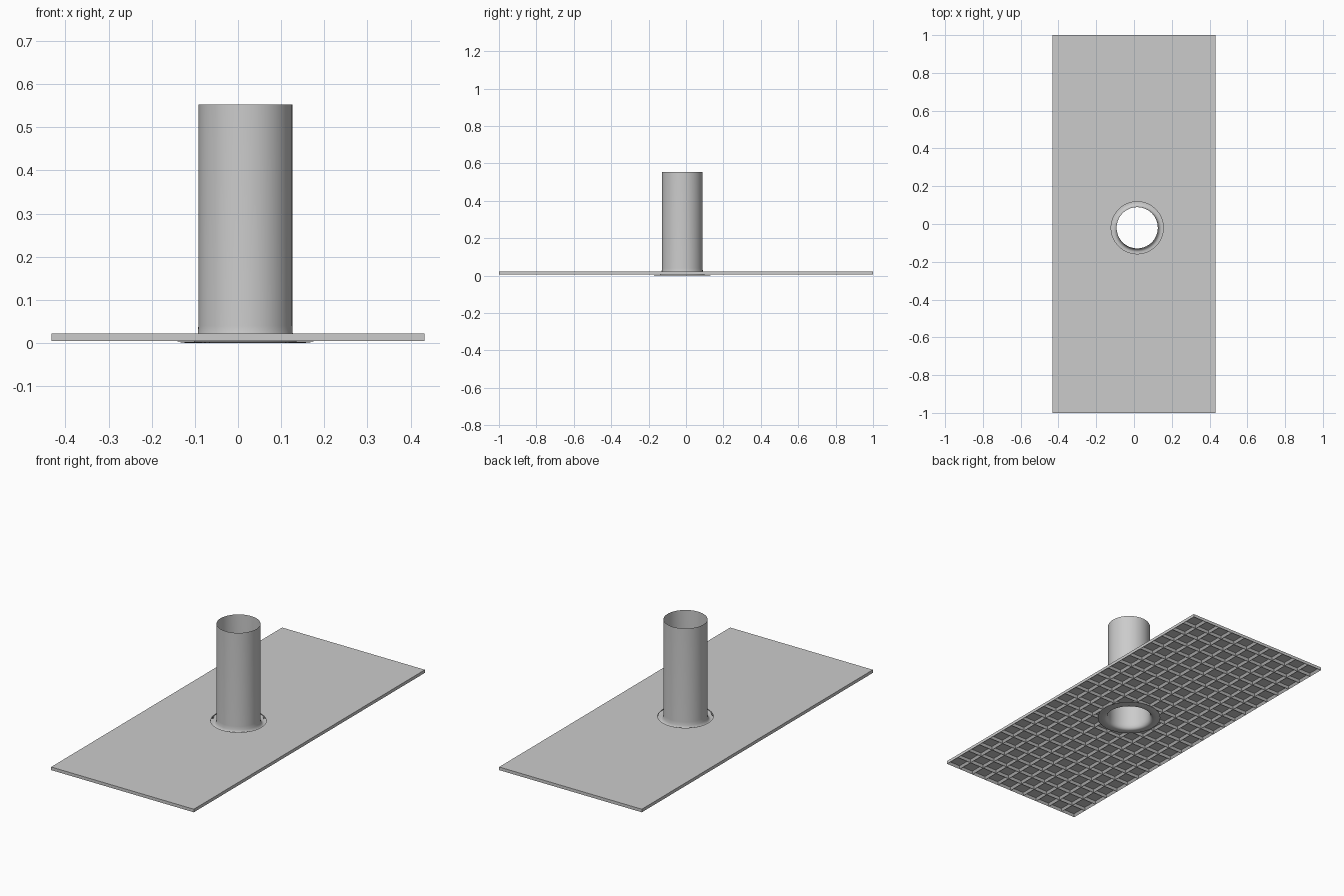
import bpy, bmesh, math
from mathutils import Matrix, Vector

if "Cube" in bpy.data.objects:
    bpy.data.objects.remove(bpy.data.objects["Cube"])

CX, CY = 0.017, -0.02          # pipe axis
HX, HY = 0.4325, 1.0           # half plate size
Z0, Z1 = 0.005, 0.022          # plate bottom and top
NX, NY = 10, 23                # pockets across and along


def to_object(name, bm):
    bmesh.ops.recalc_face_normals(bm, faces=bm.faces)
    mesh = bpy.data.meshes.new(name)
    bm.to_mesh(mesh)
    bm.free()
    ob = bpy.data.objects.new(name, mesh)
    bpy.context.collection.objects.link(ob)
    return ob


# Plate: flat on top, waffle of square pockets underneath
bm = bmesh.new()
bmesh.ops.create_grid(bm, x_segments=NX, y_segments=NY, size=1,
                      matrix=Matrix.Translation((0, 0, Z0)) @ Matrix.Diagonal((HX, HY, 1, 1)))
cells = bm.faces[:]
rim = [e for e in bm.edges if e.is_boundary]
walls = bmesh.ops.extrude_edge_only(bm, edges=rim)["geom"]
bmesh.ops.translate(bm, verts=[g for g in walls if isinstance(g, bmesh.types.BMVert)],
                    vec=(0, 0, Z1 - Z0))
bmesh.ops.contextual_create(bm, geom=[g for g in walls if isinstance(g, bmesh.types.BMEdge)])
bmesh.ops.inset_individual(bm, faces=cells, thickness=0.01, use_even_offset=True)
bmesh.ops.translate(bm, verts=list({v for f in cells for v in f.verts}), vec=(0, 0, 0.012))
bmesh.ops.dissolve_limit(bm, angle_limit=0.01, verts=[v for v in bm.verts if v.co.z > Z1 - 1e-4],
                         edges=[e for e in bm.edges if all(v.co.z > Z1 - 1e-4 for v in e.verts)])
plate = to_object("ribbed_plate", bm)

# Round opening through the plate
bm = bmesh.new()
bmesh.ops.create_cone(bm, cap_ends=True, segments=64, radius1=0.138, radius2=0.138, depth=0.2,
                      matrix=Matrix.Translation((CX, CY, 0)))
cutter = to_object("hole_cutter", bm)
mod = plate.modifiers.new("hole", 'BOOLEAN')
mod.operation, mod.solver, mod.object = 'DIFFERENCE', 'EXACT', cutter
bpy.context.view_layer.objects.active = plate
plate.select_set(True)
bpy.ops.object.modifier_apply(modifier=mod.name)
bpy.data.objects.remove(cutter)

# Thin pipe with a flared flange tucked under the plate
profile = [(0.109, 0.553), (0.109, 0.04), (0.110, 0.022), (0.114, 0.010), (0.120, 0.003),
           (0.128, 0.0), (0.145, 0.001), (0.163, 0.004)]
bm = bmesh.new()
verts = [bm.verts.new((CX + r, CY, z)) for r, z in profile]
edges = [bm.edges.new(p) for p in zip(verts, verts[1:])]
bmesh.ops.spin(bm, geom=verts + edges, cent=(CX, CY, 0), axis=(0, 0, 1),
               angle=math.tau, steps=64, use_merge=True)
bmesh.ops.remove_doubles(bm, verts=bm.verts, dist=1e-5)
pipe = to_object("flared_pipe", bm)
bpy.ops.object.select_all(action='DESELECT')
pipe.select_set(True)
bpy.context.view_layer.objects.active = pipe
bpy.ops.object.shade_smooth_by_angle(angle=math.radians(40))
